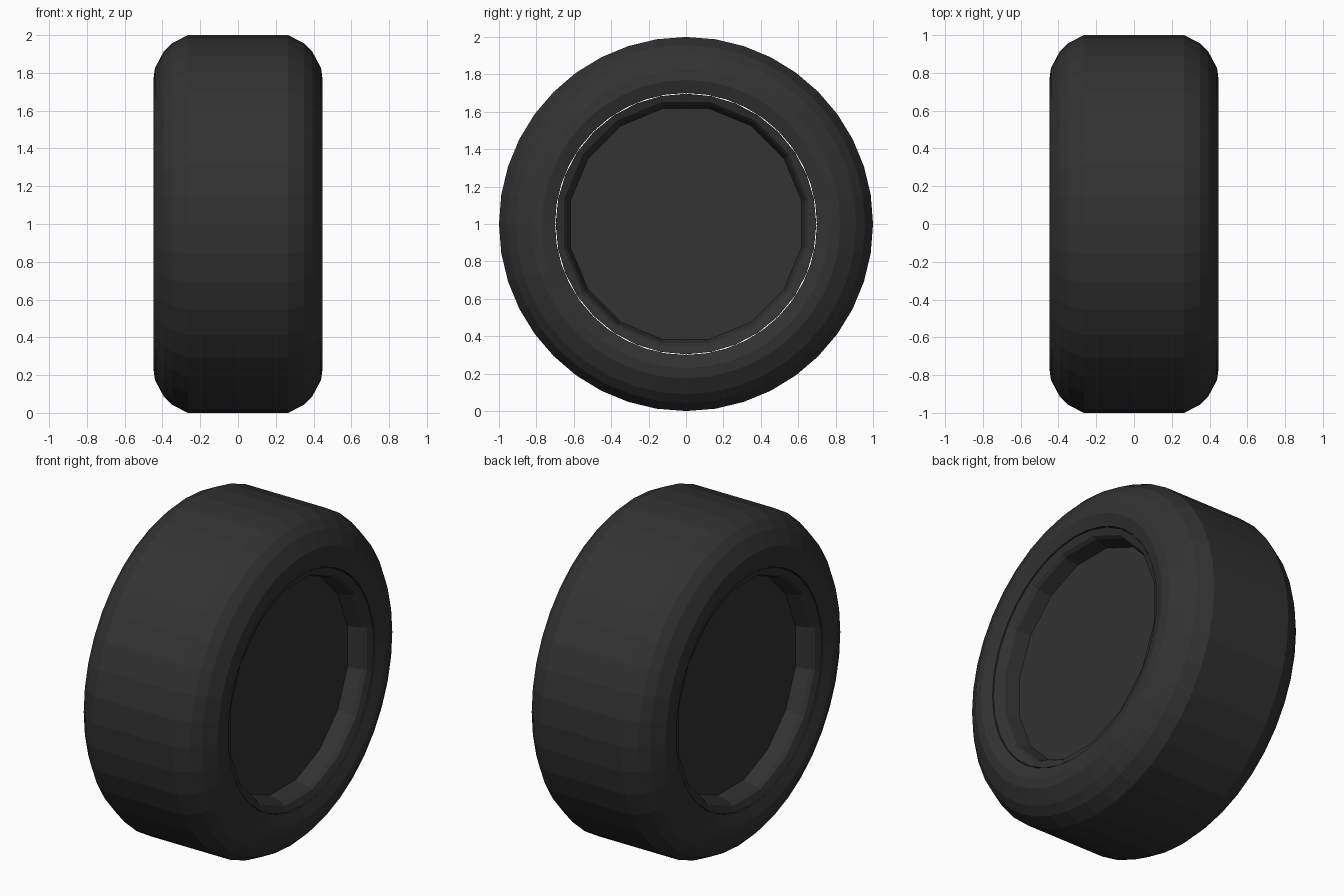
import bpy, bmesh, math

if "Cube" in bpy.data.objects:
    bpy.data.objects.remove(bpy.data.objects["Cube"])

rubber = bpy.data.materials.new("dark_rubber")
rubber.diffuse_color = (0.032, 0.032, 0.032, 1)
rubber.use_nodes = True
rubber.node_tree.nodes["Principled BSDF"].inputs["Base Color"].default_value = rubber.diffuse_color


def lathe(name, profile, sides, closed=False, caps=False):
    """Spin (x, radius, is_16_sided) points around the x axis."""
    bm = bmesh.new()
    rings = []
    for x, r, poly in profile:
        ring = []
        for i in range(sides):
            a = 2 * math.pi * i / sides
            # 16-sided rings: every even point is the middle of a flat
            rr = r * math.cos(math.pi / 16) if poly and i % 2 == 0 else r
            ring.append(bm.verts.new((x, rr * math.cos(a), 1 + rr * math.sin(a))))
        rings.append(ring)
    pairs = list(zip(rings, rings[1:]))
    if closed:
        pairs.append((rings[-1], rings[0]))
    for p, q in pairs:
        for i in range(sides):
            j = (i + 1) % sides
            bm.faces.new((p[i], p[j], q[j], q[i]))
    if caps:
        bm.faces.new(rings[0])
        bm.faces.new(rings[-1])
    bmesh.ops.recalc_face_normals(bm, faces=bm.faces)
    me = bpy.data.meshes.new(name)
    bm.to_mesh(me)
    bm.free()
    me.materials.append(rubber)
    ob = bpy.data.objects.new(name, me)
    bpy.context.collection.objects.link(ob)
    return ob


def mirrored(half):
    return half + [(-x, r, p) for x, r, p in reversed(half)]


# tyre: rounded shoulders, slightly bulging sidewalls
lathe("tyre", mirrored([
    (0.425, 0.70, False), (0.447, 0.77, False), (0.44, 0.825, False),
    (0.395, 0.91, False), (0.35, 0.957, False), (0.265, 1.0, False)]),
    40, closed=True)

# rim: round outside, lip stepping down into a 16-sided recess with flat disc
lathe("rim", mirrored([
    (0.30, 0.63, True), (0.385, 0.65, True),
    (0.405, 0.665, True), (0.42, 0.697, False)]),
    32, caps=True)
